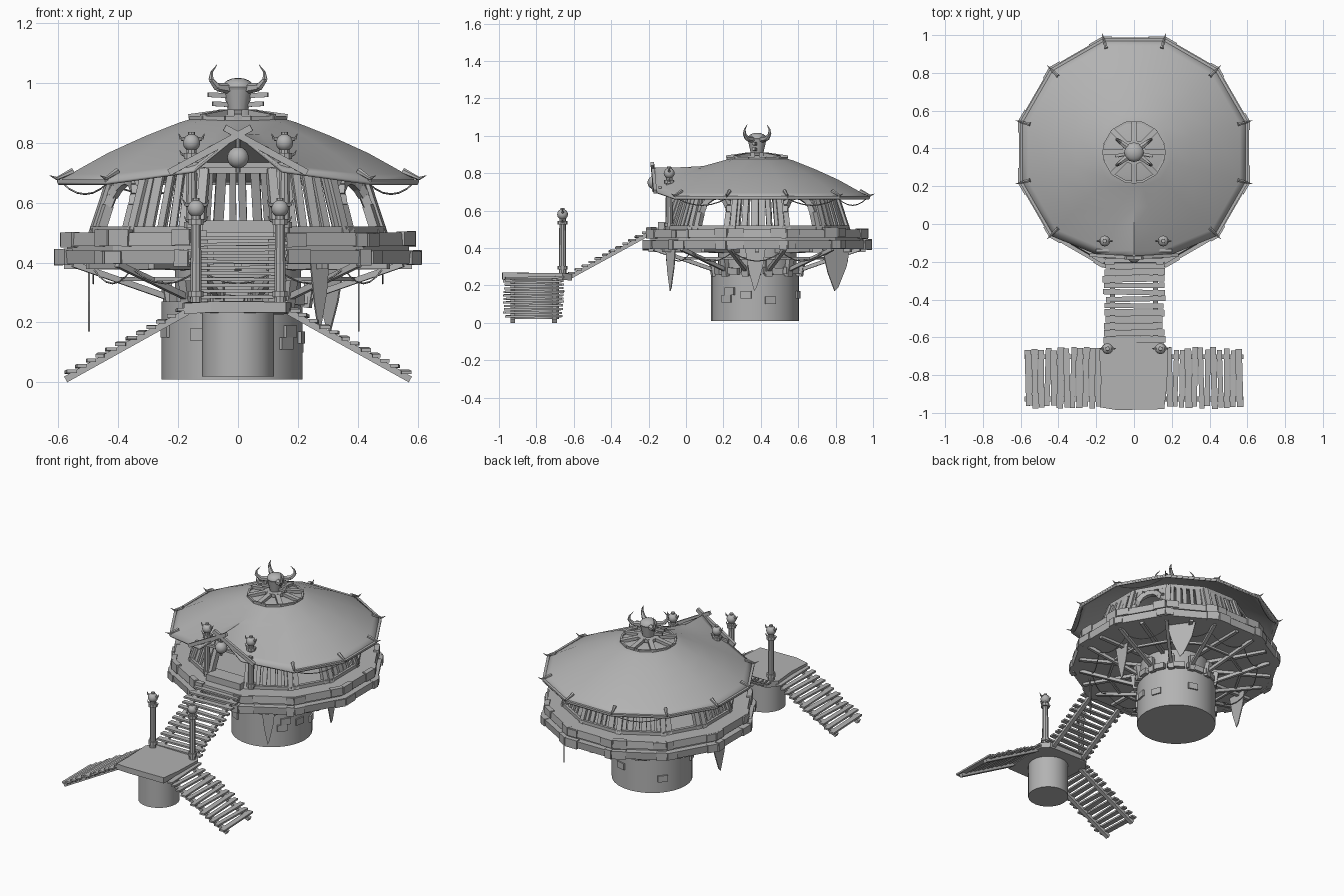
import bpy, bmesh, math, random
from mathutils import Vector, Matrix

random.seed(4)
if "Cube" in bpy.data.objects:
    bpy.data.objects.remove(bpy.data.objects["Cube"])

grey = bpy.data.materials.new("warm grey")
grey.use_nodes = True
grey.diffuse_color = (0.45, 0.45, 0.45, 1)
grey.node_tree.nodes["Principled BSDF"].inputs["Base Color"].default_value = (0.45, 0.45, 0.45, 1)

HUB = Vector((0, 0.38, 0))   # axis of the round hall
UP = Vector((0, 0, 1))
jit = lambda a: random.uniform(-a, a)


def polar(deg, r, z):
    a = math.radians(deg)
    return HUB + Vector((r * math.cos(a), r * math.sin(a), z))


def finish(name, bm, smooth=False):
    mesh = bpy.data.meshes.new(name)
    bm.to_mesh(mesh)
    bm.free()
    mesh.materials.append(grey)
    ob = bpy.data.objects.new(name, mesh)
    bpy.context.collection.objects.link(ob)
    if smooth:
        bpy.context.view_layer.objects.active = ob
        bpy.ops.object.select_all(action='DESELECT')
        ob.select_set(True)
        bpy.ops.object.shade_smooth_by_angle(angle=math.radians(35))
    return ob


def frame(p, q):
    """Matrix at the middle of p-q with local z along it and local x level."""
    d = (q - p).normalized()
    side = d.cross(UP)
    side = side.normalized() if side.length > 0.01 else Vector((1, 0, 0))
    m = Matrix((side, d.cross(side), d)).transposed().to_4x4()
    m.translation = (p + q) / 2
    return m


def beam(bm, p, q, w, h):
    p, q = Vector(p), Vector(q)
    size = Matrix.Diagonal((w, h, (q - p).length, 1))
    bmesh.ops.create_cube(bm, size=1, matrix=frame(p, q) @ size)


def rod(bm, p, q, r0, r1=None, n=8):
    p, q = Vector(p), Vector(q)
    bmesh.ops.create_cone(bm, cap_ends=True, segments=n, radius1=r0, radius2=r0 if r1 is None else r1,
                          depth=(q - p).length, matrix=frame(p, q))


def ball(bm, c, r, sx=1, sz=1):
    m = Matrix.Translation(c) @ Matrix.Diagonal((sx, 1, sz, 1))
    bmesh.ops.create_uvsphere(bm, u_segments=12, v_segments=8, radius=r, matrix=m)


def horn(bm, pts, r):
    n = len(pts) - 1
    for i in range(n):
        rod(bm, pts[i], pts[i + 1], r * (1 - i / n), max(r * (1 - (i + 1) / n), 0.001), 6)


def rope(bm, p, q, sag):
    pts = [p.lerp(q, i / 6) - UP * sag * (1 - (i / 3 - 1) ** 2) for i in range(7)]
    for a, b in zip(pts, pts[1:]):
        rod(bm, a, b, 0.003, n=4)


def slab(bm, z0, z1, r0, r1):
    m = Matrix.Translation(HUB + UP * (z0 + z1) / 2) @ Matrix.Rotation(math.radians(15), 4, 'Z')
    bmesh.ops.create_cone(bm, cap_ends=True, segments=12, radius1=r0, radius2=r1, depth=z1 - z0, matrix=m)


# Stone column with a collar and a few loose stones
bm = bmesh.new()
off = Vector((-0.02, -0.01, 0))
rod(bm, HUB + off + UP * 0.01, HUB + off + UP * 0.27, 0.235, n=32)
rod(bm, HUB + UP * 0.26, HUB + UP * 0.42, 0.21, n=32)
finish("hall_column", bm, True)
bm = bmesh.new()
for a, z in ((-118, .16), (-40, .13), (-35, .17), (-12, .15), (20, .12), (75, .15), (140, .1), (200, .17)):
    t = Vector((-math.sin(math.radians(a)), math.cos(math.radians(a)), 0)) * 0.03
    c = polar(a, 0.228, z) + off
    beam(bm, c - t, c + t, 0.03, 0.04)
finish("column_stones", bm)

# Twelve sided deck and rim blocks
bm = bmesh.new()
slab(bm, 0.395, 0.44, 0.625, 0.63)
slab(bm, 0.435, 0.46, 0.59, 0.59)
slab(bm, 0.455, 0.5, 0.61, 0.605)
finish("deck", bm)
bm = bmesh.new()
for k in range(12):
    for z, r in ((0.42, 0.62), (0.48, 0.6)):
        c = polar(15 + 30 * k, r, z + jit(0.006))
        for s in (-1, 1):
            end = c.lerp(polar(15 + 30 * (k + s), r, z), random.uniform(0.12, 0.28))
            beam(bm, c, end, 0.03, random.uniform(0.042, 0.056))
finish("deck_rim_blocks", bm)

# Struts, floor joists and their collar under the deck
bm = bmesh.new()
for k in range(12):
    a = 15 + 30 * k
    beam(bm, polar(a, 0.2, 0.27), polar(a, 0.57, 0.395), 0.02, 0.02)
    beam(bm, polar(a + 15, 0.2, 0.385), polar(a + 15, 0.58, 0.39), 0.022, 0.022)
    beam(bm, polar(a, 0.4, 0.345), polar(a + 30, 0.4, 0.345), 0.014, 0.014)
    beam(bm, polar(a - 6, 0.235, 0.28), polar(a + 20, 0.235, 0.28 + jit(0.01)), 0.025, 0.035)
    beam(bm, polar(a, 0.235, 0.25), polar(a, 0.25, 0.34), 0.035, 0.03)
finish("deck_struts", bm)

# Pointed hides hanging below the deck
bm = bmesh.new()
for x, y, ang, w in ((-0.5, 0.37, 90, 0.07), (0.3, 0.8, 125, 0.09), (0.4, 0.37, 90, 0.055), (0.27, -0.08, 40, 0.04)):
    t = Vector((math.cos(math.radians(ang)), math.sin(math.radians(ang)), 0))
    c = Vector((x, y, 0))
    outline = ((-w, .4), (w, .4), (w * .75, .3), (w * .15, .19), (-w * .1, .17), (-w * .6, .27))
    bm.faces.new([bm.verts.new(c + t * u + UP * z) for u, z in outline])
hides = finish("hanging_hides", bm)
hides.modifiers.new("thickness", 'SOLIDIFY').thickness = 0.006

# Leaning plank walls: arched windows on the diagonals, doorway at the front
walls, arches = bmesh.new(), bmesh.new()
for k in range(12):
    a = 30 * k
    lo = [polar(a + s * 15, 0.5, 0.49) for s in (-1, 1)]
    hi = [polar(a + s * 15, 0.425, 0.71) for s in (-1, 1)]
    beam(walls, hi[0], hi[1], 0.02, 0.025)
    beam(walls, lo[0], hi[0], 0.03, 0.03)
    if a == 270:
        continue
    beam(walls, lo[0] + UP * 0.015, lo[1] + UP * 0.015, 0.02, 0.03)
    at = lambda u, v: lo[0].lerp(lo[1], u).lerp(hi[0].lerp(hi[1], u), v)
    if a in (30, 150, 210, 330):
        curve = [at(0.5 + 0.36 * math.cos(t * math.pi / 8), 0.45 + 0.4 * math.sin(t * math.pi / 8)) for t in range(9)]
        curve = [at(0.86, 0)] + curve + [at(0.14, 0)]
        for p, q in zip(curve, curve[1:]):
            beam(arches, p, q, 0.03, 0.03)
        for u in (0.06, 0.94):
            beam(walls, at(u, 0), at(u, 1), 0.025, 0.012)
        for u in (0.2, 0.8):
            beam(walls, at(u, 0.75), at(u, 1), 0.035, 0.012)
    else:
        for i in range(6):
            u = (i + 0.5) / 6 + jit(0.02)
            beam(walls, at(u, 0), at(u + jit(0.02), 1), random.uniform(0.022, 0.036), 0.012)
finish("wall_planks", walls)
finish("window_arches", arches)

# Roof shell, lifted into a small gable over the door
bm = bmesh.new()
rings = ((0.625, .668, .83), (0.58, .695, .83), (0.45, .765, .832), (0.32, .822, .838), (0.2, .868, .868), (0.15, .882, .882))
angles = sorted([15 + 30 * k for k in range(12)] + [270])
grid = []
for r, z, peak in rings:
    row = []
    for a in angles:
        near = abs(a - 270) < 20
        rr = r * (0.93 if near else 1) * (math.cos(math.radians(15)) if a == 270 else 1)
        zz = peak if a == 270 else z + (peak - z) * (0.25 if near else 0)
        row.append(bm.verts.new(polar(a, rr, zz)))
    grid.append(row)
for r0, r1 in zip(grid, grid[1:]):
    for i in range(len(angles)):
        j = (i + 1) % len(angles)
        bm.faces.new((r0[i], r0[j], r1[j], r1[i]))
bm.faces.new(grid[-1])
roof = finish("roof", bm, True)
mod = roof.modifiers.new("thickness", 'SOLIDIFY')
mod.thickness, mod.offset = 0.01, -1

# Eave battens, corner spikes and slack ropes
bm = bmesh.new()
for k in range(12):
    a = 15 + 30 * k
    if a not in (255, 285):
        horn(bm, [polar(a, 0.57, 0.705), polar(a, 0.625, 0.68), polar(a, 0.65, 0.69)], 0.011)
        if a != 225:
            beam(bm, polar(a, 0.615, 0.672), polar(a + 30, 0.615, 0.672), 0.02, 0.01)
    if a % 90 == 15 and a != 285 or a == 315:
        rope(bm, polar(a, 0.61, 0.668), polar(a + 30, 0.61, 0.668), 0.04)
    rope(bm, polar(a, 0.5, 0.38), polar(a + 30, 0.5, 0.38), 0.05)
finish("eave_trim", bm)

# Gable boards, with a round trophy at the crossing
bm = bmesh.new()
for s in (-1, 1):
    beam(bm, (-s * 0.045, -0.18, 0.85), (s * 0.23, -0.165, 0.7), 0.018, 0.022)
    beam(bm, (s * 0.155, -0.09, 0.72), (s * 0.155, 0.1, 0.74), 0.018, 0.018)
beam(bm, (-0.2, -0.14, 0.725), (0.2, -0.14, 0.725), 0.016, 0.016)
finish("gable_boards", bm)
bm = bmesh.new()
ball(bm, (0, -0.17, 0.75), 0.036)
rod(bm, (0, -0.17, 0.83), (0, -0.17, 0.7), 0.008)
finish("gable_trophy", bm, True)

# Roof crown: spokes, hub and horned trophy
bm = bmesh.new()
for k in range(8):
    beam(bm, polar(45 * k, 0.05, 0.902), polar(45 * k, 0.165, 0.886), 0.028, 0.018)
for k in range(12):
    beam(bm, polar(30 * k + 15, 0.162, 0.88), polar(30 * k + 45, 0.162, 0.88), 0.012, 0.016)
for z, w in ((0.955, 0.1), (0.925, 0.085)):
    for s in (-1, 1):
        beam(bm, HUB + Vector((0, 0, z)), HUB + Vector((s * w, -0.02, z + 0.005)), 0.016, 0.016)
finish("crown_spokes", bm)
bm = bmesh.new()
rod(bm, HUB + UP * 0.89, HUB + UP * 0.91, 0.065, n=12)
rod(bm, HUB + UP * 0.9, HUB + UP * 0.98, 0.032, 0.05, 12)
ball(bm, HUB + UP * 0.985, 0.052, 1, 0.6)
for sx in (-1, 1):
    for sy in (-1, 1):
        path = ((.03, .98), (.07, .985), (.09, 1.01), (.088, 1.035), (.07, 1.06))
        horn(bm, [HUB + Vector((sx * u, sy * u * 0.75, z)) for u, z in path], 0.018)
finish("crown_trophy", bm, True)

# Trophy posts by the door and on the landing
bm = bmesh.new()
for x, y, z0, z1 in ((0.155, -0.09, 0.49, 0.8), (0.14, -0.66, 0.26, 0.58)):
    for s in (-1, 1):
        c = Vector((s * x, y, 0))
        rod(bm, c + UP * z0, c + UP * z1, 0.02, 0.017, 10)
        for z in (z0 + 0.025, z1 - 0.055):
            rod(bm, c + UP * z, c + UP * (z + 0.02), 0.027, n=10)
        ball(bm, c + UP * z1, 0.029)
        rod(bm, c + UP * z1, c + UP * (z1 + 0.035), 0.014, 0.011)
        for e in (-1, 1):
            horn(bm, [c + Vector((e * u, 0, z1 + v)) for u, v in ((.015, .01), (.035, .012), (.043, .03))], 0.01)
            horn(bm, [c + Vector((e * u, 0, z1 + v)) for u, v in ((.01, -.045), (.032, -.04), (.04, -.025))], 0.008)
finish("trophy_posts", bm, True)

# Landing with worn edges on a round pillar
bm = bmesh.new()
rod(bm, (0, -0.8, 0.02), (0, -0.8, 0.24), 0.12, n=24)
finish("landing_pillar", bm, True)
bm = bmesh.new()
outline = ((-.18, -.97), (-.09, -.985), (.16, -.98), (.175, -.85), (.18, -.66), (.14, -.61), (-.14, -.61), (-.185, -.67), (-.175, -.82))
face = bm.faces.new([bm.verts.new((x, y, 0.23 + jit(0.005))) for x, y in outline])
top = bmesh.ops.extrude_face_region(bm, geom=[face])["geom"]
bmesh.ops.translate(bm, vec=(0, 0, 0.036), verts=[v for v in top if isinstance(v, bmesh.types.BMVert)])
bmesh.ops.recalc_face_normals(bm, faces=bm.faces)
finish("landing", bm)


def stairs(name, p, q, half, count):
    """Uneven treads on two stringers from p up to q; half spans sideways."""
    bm = bmesh.new()
    p, q, half = Vector(p), Vector(q), Vector(half)
    for s in (-0.72, 0.72):
        beam(bm, p + half * s, q + half * s, 0.025, 0.022)
    run = (q - p) / count
    for i in range(count):
        c = p + run * (i + 0.5) + UP * 0.016
        skew = run.normalized() * jit(0.006)
        beam(bm, c - half * (1 + jit(0.06)) - skew, c + half * (1 + jit(0.06)) + skew,
             random.uniform(0.026, 0.036), 0.011)
    finish(name, bm)


for s, side in ((-1, "right"), (1, "left")):
    stairs(side + "_stairs", (s * 0.575, -0.815, 0.01), (s * 0.17, -0.815, 0.235), (0, 0.155, 0), 12)
stairs("hall_stairs", (0, -0.63, 0.24), (0, -0.2, 0.475), (0.158, 0, 0), 12)

# Doorstep
bm = bmesh.new()
beam(bm, (-0.12, -0.1, 0.51), (0.12, -0.1, 0.51), 0.1, 0.06)
finish("doorstep", bm)
